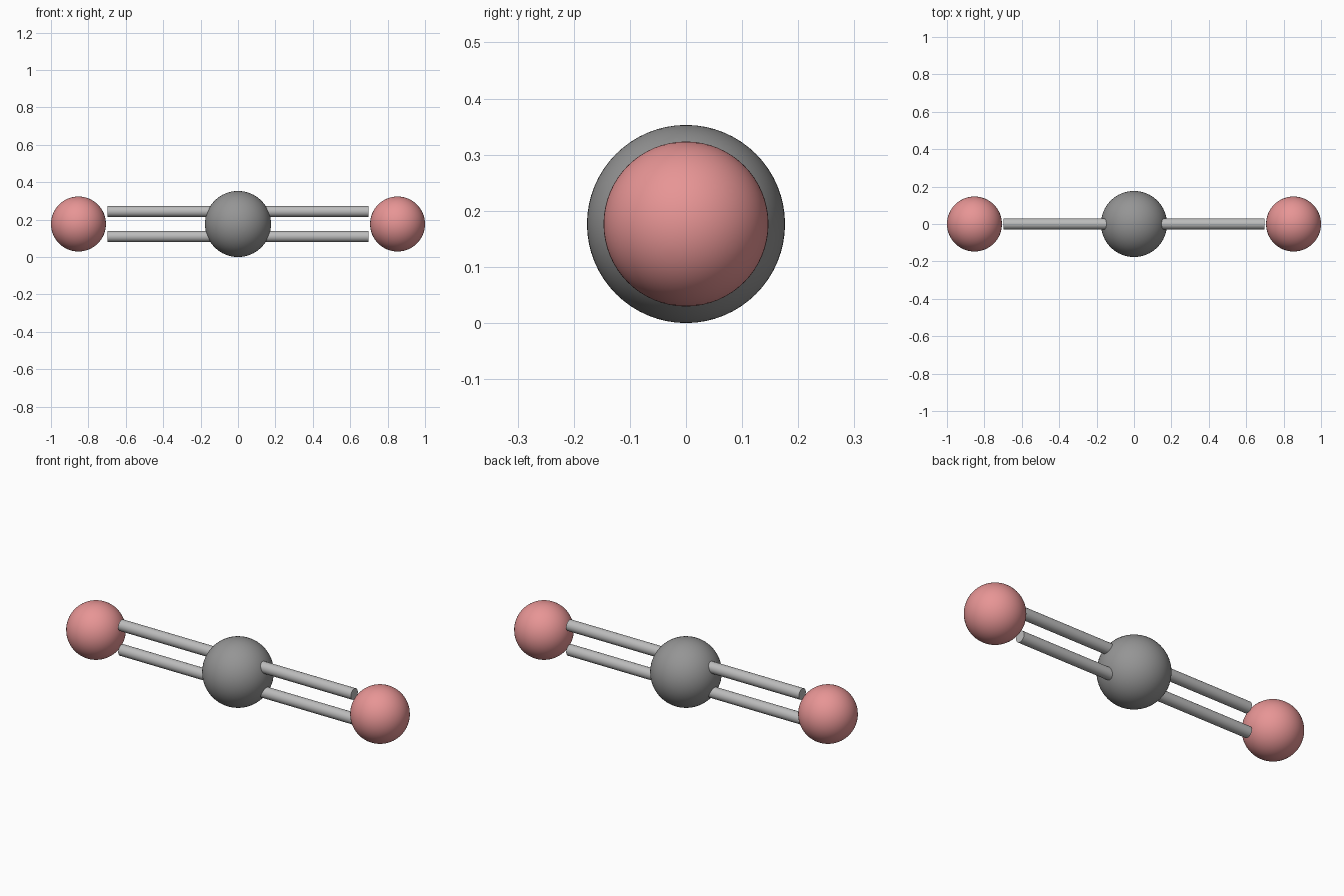
import bpy
import math

if "Cube" in bpy.data.objects:
    bpy.data.objects.remove(bpy.data.objects["Cube"])

CENTRE_R, END_R, ROD_R = 0.1765, 0.147, 0.0297
END_X = 1.0 - END_R
MID_Z = CENTRE_R
ROD_OFFSET = 0.067
ROD_IN, ROD_OUT = 0.13, 0.699   # rods start inside the centre ball, stop just short of the end balls


def material(name, colour):
    mat = bpy.data.materials.new(name)
    mat.diffuse_color = (*colour, 1)
    mat.use_nodes = True
    mat.node_tree.nodes["Principled BSDF"].inputs["Base Color"].default_value = mat.diffuse_color
    return mat


def finish(name, mat):
    obj = bpy.context.object
    obj.name = name
    obj.data.materials.append(mat)
    bpy.ops.object.shade_smooth_by_angle(angle=math.radians(40))


def ball(name, x, radius, mat):
    bpy.ops.mesh.primitive_uv_sphere_add(segments=64, ring_count=32, radius=radius,
                                         location=(x, 0, MID_Z))
    finish(name, mat)


def rod(name, side, z, mat):
    bpy.ops.mesh.primitive_cylinder_add(vertices=32, radius=ROD_R, depth=ROD_OUT - ROD_IN,
                                        location=(side * (ROD_IN + ROD_OUT) / 2, 0, z),
                                        rotation=(0, math.pi / 2, 0))
    finish(name, mat)


red = material("red", (0.8, 0.3, 0.3))
dark_grey = material("dark_grey", (0.3, 0.3, 0.3))
light_grey = material("light_grey", (0.5, 0.5, 0.5))

# Centre atom
ball("centre_atom", 0, CENTRE_R, dark_grey)

# End atoms and their double bonds
for label, side in (("left", -1), ("right", 1)):
    ball(f"{label}_atom", side * END_X, END_R, red)
    for level, dz in (("lower", -ROD_OFFSET), ("upper", ROD_OFFSET)):
        rod(f"{label}_{level}_bond", side, MID_Z + dz, light_grey)
